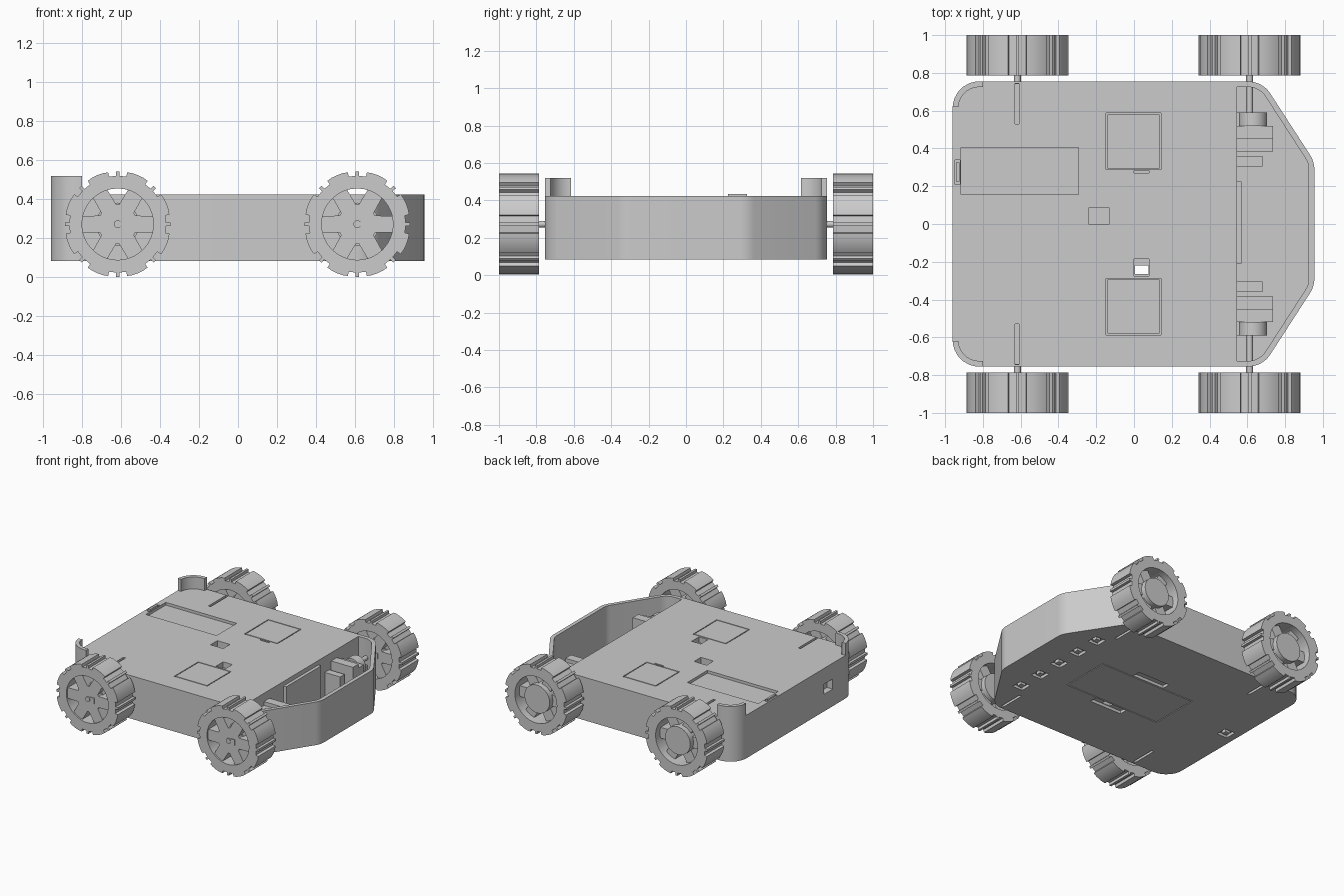
import bpy, bmesh
from math import sin, cos, tan, radians, pi
from mathutils import Vector, Matrix

if "Cube" in bpy.data.objects:
    bpy.data.objects.remove(bpy.data.objects["Cube"], do_unlink=True)

GREY = bpy.data.materials.new("plain_grey")
GREY.use_nodes = True
GREY.diffuse_color = (0.6, 0.6, 0.6, 1)
GREY.node_tree.nodes["Principled BSDF"].inputs["Base Color"].default_value = (0.6, 0.6, 0.6, 1)


def finish(name, bm, smooth=False):
    bmesh.ops.recalc_face_normals(bm, faces=bm.faces)
    mesh = bpy.data.meshes.new(name)
    bm.to_mesh(mesh)
    bm.free()
    mesh.materials.append(GREY)
    obj = bpy.data.objects.new(name, mesh)
    bpy.context.collection.objects.link(obj)
    if smooth:
        bpy.ops.object.select_all(action="DESELECT")
        obj.select_set(True)
        bpy.context.view_layer.objects.active = obj
        bpy.ops.object.shade_smooth_by_angle(angle=radians(25))


def loop(bm, outline, z):
    return [bm.verts.new((x, y, z)) for x, y in outline]


def walls(bm, a, b, count=None):
    n = len(a)
    for j in range(n if count is None else count):
        k = (j + 1) % n
        bm.faces.new((a[j], a[k], b[k], b[j]))


def fill(bm, loops, normal=(0, 0, 1)):
    """Flat face bounded by the first loop, with the others as holes."""
    edges = []
    for ring in loops:
        for a, b in zip(ring, ring[1:] + ring[:1]):
            edges.append(bm.edges.get((a, b)) or bm.edges.new((a, b)))
    bmesh.ops.triangle_fill(bm, use_beauty=True, edges=edges, normal=normal)


def rect(x0, x1, y0, y1):
    return [(x0, y0), (x1, y0), (x1, y1), (x0, y1)]


def add_prism(bm, outline, z0, z1):
    a, b = loop(bm, outline, z0), loop(bm, outline, z1)
    bm.faces.new(a)
    bm.faces.new(b)
    walls(bm, a, b)


def prism(name, outline, z0, z1, smooth=False):
    bm = bmesh.new()
    add_prism(bm, outline, z0, z1)
    finish(name, bm, smooth)


def boxes(name, rows):
    bm = bmesh.new()
    for x0, x1, y0, y1, z0, z1 in rows:
        add_prism(bm, rect(x0, x1, y0, y1), z0, z1)
    finish(name, bm)


def rod(name, radius, x, y0, y1, z, sides=32):
    bm = bmesh.new()
    bmesh.ops.create_cone(bm, cap_ends=True, segments=sides, radius1=radius, radius2=radius,
                          depth=y1 - y0, matrix=Matrix.Translation((x, (y0 + y1) / 2, z))
                          @ Matrix.Rotation(pi / 2, 4, "X"))
    finish(name, bm, True)


def fillet(a, b, c, r, steps=7):
    """Points of a rounded corner at b."""
    a, b, c = Vector(a), Vector(b), Vector(c)
    u, v = (a - b).normalized(), (c - b).normalized()
    half = u.angle(v) / 2
    centre = b + (u + v).normalized() * r / sin(half)
    p, q = b + u * r / tan(half) - centre, b + v * r / tan(half) - centre
    return [tuple(centre + p.lerp(q, i / steps).normalized() * r) for i in range(steps + 1)]


def half_outline(d):
    """Upper half of the chassis outline, inset by d: rear corner, shoulder, nose."""
    rear = (-0.96 + d, 0.755 - d)
    shoulder = (0.68 - 0.544 * d, 0.755 - d)
    nose = (0.955 - d, 0.33 - 0.295 * d)
    return (fillet((rear[0], 0), rear, shoulder, 0.14 - d),
            fillet(rear, shoulder, nose, 0.14 - d),
            fillet(shoulder, nose, (nose[0], 0), 0.14 - d))


def mirrored(points):
    return points + [(x, -y) for x, y in reversed(points)]


def both_sides(x0, x1, y0, y1):
    return [rect(x0, x1, y0, y1), rect(x0, x1, -y1, -y0)]


# Chassis block with an open tray at the nose, pockets, slots and slits
WALL, BOTTOM, TOP = 0.03, 0.085, 0.425
bm = bmesh.new()
outline = mirrored(sum(half_outline(0), []))
base_loop, top_loop = loop(bm, outline, BOTTOM), loop(bm, outline, TOP)
walls(bm, base_loop, top_loop, len(outline) - 1)


def pocket(outline, z, depth_z):
    """Sunk walls from the surface at z; returns the open rim and the floor loop."""
    rim, floor = loop(bm, outline, z), loop(bm, outline, depth_z)
    walls(bm, rim, floor)
    return rim, floor


rear, shoulder, nose = half_outline(WALL)
deck = [(mirrored([(0.545, 0.725)] + shoulder + nose), 0.115),      # tray
        (rect(-0.915, -0.295, 0.155, 0.405), 0.403),                # screen recess
        (rect(-0.947, -0.92, 0.21, 0.34), 0.412),
        (rect(-0.24, -0.13, 0, 0.085), 0.37),                       # cable hole
        (rect(0, 0.08, 0.27, 0.284), 0.41)]
deck += [(r, 0.405) for r in both_sides(-0.147, 0.142, 0.288, 0.587)]
deck += [(r, 0.27) for r in both_sides(-0.63, -0.61, 0.53, 0.745)]
sensor_spots = [(0.7, 0.21 * i) for i in range(-2, 3)] + [(-0.86, 0)]
belly = [(rect(-0.38, 0.46, -0.2, 0.2), 0.105), (rect(-0.1, 0.18, 0.205, 0.27), 0.108)]
belly += [(rect(x - 0.045, x + 0.045, y - 0.045, y + 0.045), 0.108) for x, y in sensor_spots]
for x in (-0.62, 0.615):
    belly += [(r, 0.11) for r in both_sides(x - 0.01, x + 0.01, 0.53, 0.74)]
for surface, outer, z in ((deck, top_loop, TOP), (belly, base_loop, BOTTOM)):
    rims = []
    for shape, depth_z in surface:
        rim, floor = pocket(shape, z, depth_z)
        rims.append(rim)
        fill(bm, [floor])
    # One opening runs right through, between a deck recess and a belly slot
    shape, depth_z = ((rect(0, 0.08, -0.275, -0.185), 0.38) if z == TOP
                      else (rect(-0.1, 0.18, -0.27, -0.205), 0.108))
    rim, floor = pocket(shape, z, depth_z)
    through = loop(bm, rect(0.004, 0.076, -0.265, -0.22), depth_z)
    fill(bm, [floor, through])
    fill(bm, [outer] + rims + [rim])
    if z == TOP:
        upper_through = through
walls(bm, upper_through, through)

# Rear wall with its socket
socket = [[bm.verts.new((x, y, z)) for y, z in rect(-0.46, -0.35, 0.22, 0.3)]
          for x in (-0.96, -0.91)]
fill(bm, [[base_loop[0], base_loop[-1], top_loop[-1], top_loop[0]], socket[0]], (-1, 0, 0))
walls(bm, *socket)
bm.faces.new(socket[1])
finish("chassis", bm, True)

# Hatch lids and small inserts
boxes("deck_hatches", [(-0.14, 0.135, 0.295, 0.58, 0.4, TOP),
                       (-0.14, 0.135, -0.58, -0.295, 0.4, TOP)])
boxes("battery_lid", [(-0.373, 0.453, -0.193, 0.193, BOTTOM, 0.11)])
boxes("screen_latch", [(-0.942, -0.925, 0.225, 0.325, 0.405, 0.435)])
boxes("floor_sensors", [(x - 0.02, x + 0.02, y - 0.02, y + 0.02, BOTTOM, 0.112)
                        for x, y in sensor_spots])

# Raised guards on the rear corners
outer, inner = half_outline(0)[0], half_outline(WALL)[0]
guard = ([(-0.96, 0.62)] + outer[1:] + [(-0.8, 0.755), (-0.8, 0.725)]
         + inner[::-1] + [(-0.93, 0.62)])
for side, s in (("back", 1), ("front", -1)):
    prism(side + "_rear_guard", [(x, s * y) for x, y in guard], TOP, 0.52, True)

# Motor mounts and board in the tray
boxes("tray_board", [(0.545, 0.57, -0.21, 0.225, 0.11, 0.39)])
for side, s in (("back", 1), ("front", -1)):
    rows = [(0.545, 0.735, 0.385, 0.455, 0.11, 0.36), (0.545, 0.735, 0.455, 0.52, 0.11, 0.33),
            (0.545, 0.68, 0.305, 0.36, 0.11, 0.3), (0.545, 0.605, 0.59, 0.725, 0.11, 0.2),
            (0.605, 0.625, 0.53, 0.725, 0.11, 0.22)]
    boxes(side + "_motor_mount", [(a, b, *sorted((s * c, s * d)), e, f)
                                  for a, b, c, d, e, f in rows])
    rod(side + "_motor", 0.075, 0.63, *sorted((s * 0.52, s * 0.59)), 0.275)

# Wheel parts: a tread ring with ribbed notches and a spoked centre, extruded along y
TREAD = [(-10.3, 0.248), (-2, 0.248), (-1.9, 0.27), (1.9, 0.27), (2, 0.248), (10.3, 0.248),
         (10.4, 0.27), (16, 0.272), (22.5, 0.272), (29, 0.272), (34.6, 0.27)]
RIM = 0.183


def wheel_point(angle, r, x, y, z):
    a = radians(angle)
    return (x + r * cos(a), y, z + r * sin(a))


def tyre(name, x, y0, y1, z):
    bm = bmesh.new()
    profile = [(45 * k + a, r) for k in range(8) for a, r in TREAD]
    loops = [[bm.verts.new(wheel_point(a, RIM if rim else r, x, y, z)) for a, r in profile]
             for y, rim in ((y0, False), (y1, False), (y1, True), (y0, True))]
    for i in range(4):
        walls(bm, loops[i], loops[(i + 1) % 4])
    finish(name, bm, True)


def spokes(name, x, y0, y1, z):
    bm = bmesh.new()
    star = [(60 * k + a, r) for k in range(6)
            for a, r in ((-13, 0.187), (0, 0.187), (13, 0.187), (26, 0.1), (34, 0.1))]
    ends = [[bm.verts.new(wheel_point(a, r, x, y, z)) for a, r in star] for y in (y0, y1)]
    for ring in ends:
        bm.faces.new(ring)
    walls(bm, *ends)
    finish(name, bm)


# Four identical wheels with axles
for end, x in (("rear", -0.617), ("nose", 0.612)):
    for side, y in (("front", -1.0), ("back", 0.785)):
        tag = end + "_" + side
        z = 0.273
        tyre(tag + "_tyre", x, y, y + 0.215, z)
        spokes(tag + "_spokes", x, y + 0.012, y + 0.16, z)
        rod(tag + "_hub", 0.11, x, y + 0.05, y + 0.2, z, 48)
        rod(tag + "_hub_cap", 0.02, x, y + 0.002, y + 0.1, z, 16)
        boxes(tag + "_hub_key", [(x + 0.015, x + 0.055, y + 0.006, y + 0.1, z - 0.022, z + 0.022)])
        inside = 0.74 if end == "rear" else 0.53
        rod(tag + "_axle", 0.018, x, *sorted((inside * (1 if y > 0 else -1),
                                              0.85 * (1 if y > 0 else -1))), z, 16)
